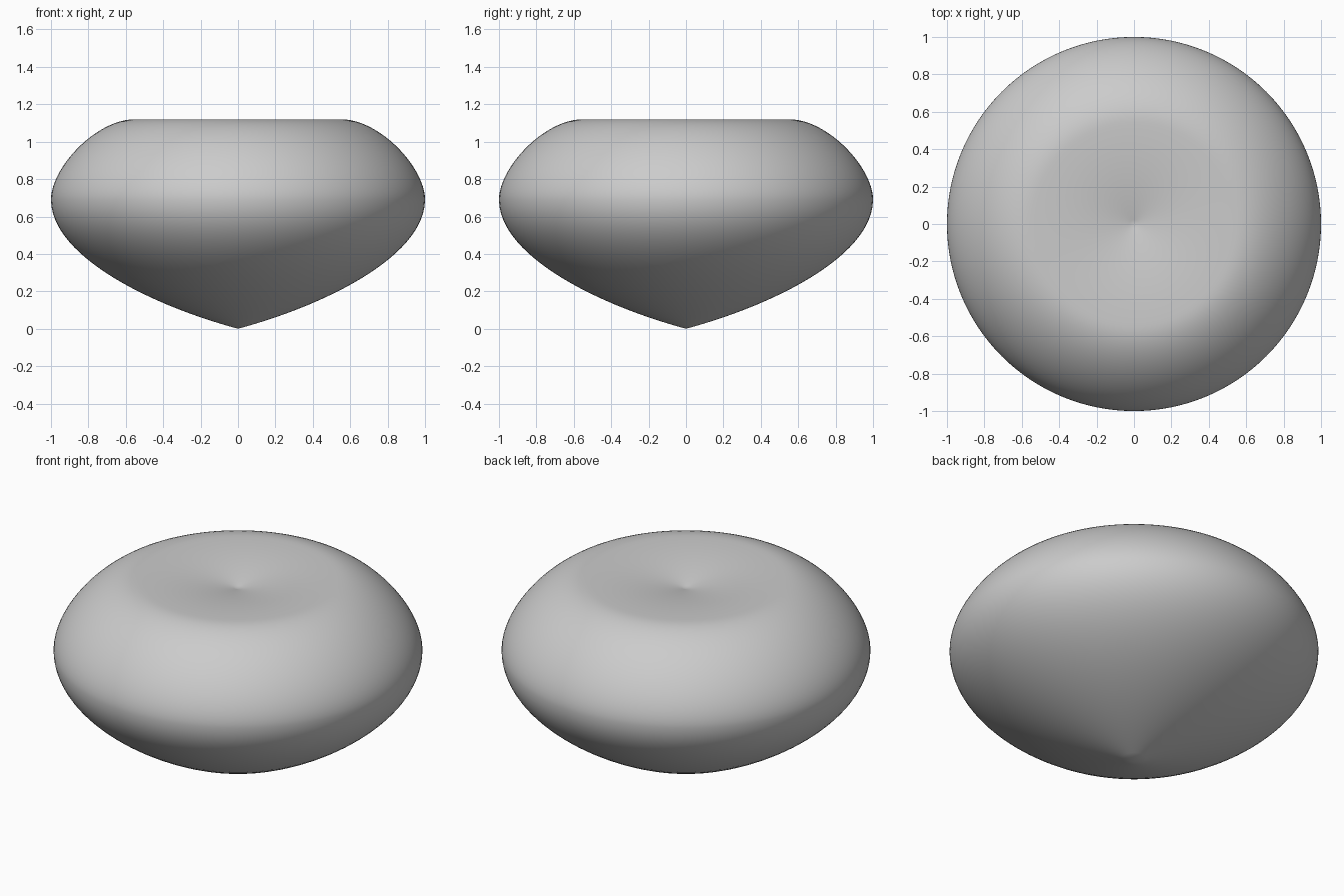
import bpy, bmesh, math
from mathutils import Vector
from mathutils.geometry import interpolate_bezier

if "Cube" in bpy.data.objects:
    bpy.data.objects.remove(bpy.data.objects["Cube"])

# Half profile (radius, height) as Bezier segments: pointed base, bulge, shoulder, dimple
SEGMENTS = [
    ((0, 0), (0.50, 0.135), (1, 0.40), (1, 0.69)),
    ((1, 0.69), (1, 0.86), (0.76, 1.12), (0.55, 1.12)),
    ((0.55, 1.12), (0.36, 1.12), (0.18, 1.10), (0, 1.06)),
]
STEPS = 24
SIDES = 128

profile = [Vector((0, 0, 0))]
for seg in SEGMENTS:
    pts = interpolate_bezier(*[Vector((r, 0, z)) for r, z in seg], STEPS)
    profile += pts[1:]

# Revolve the profile into one closed body
bm = bmesh.new()
verts = [bm.verts.new(p) for p in profile]
edges = [bm.edges.new(pair) for pair in zip(verts, verts[1:])]
bmesh.ops.spin(bm, geom=verts + edges, cent=(0, 0, 0), axis=(0, 0, 1),
               angle=math.tau, steps=SIDES, use_merge=False)
bmesh.ops.remove_doubles(bm, verts=bm.verts[:], dist=1e-4)
bmesh.ops.recalc_face_normals(bm, faces=bm.faces[:])
for f in bm.faces:
    f.smooth = True

mesh = bpy.data.meshes.new("dimpled_body")
bm.to_mesh(mesh)
bm.free()
body = bpy.data.objects.new("dimpled_body", mesh)
bpy.context.collection.objects.link(body)
